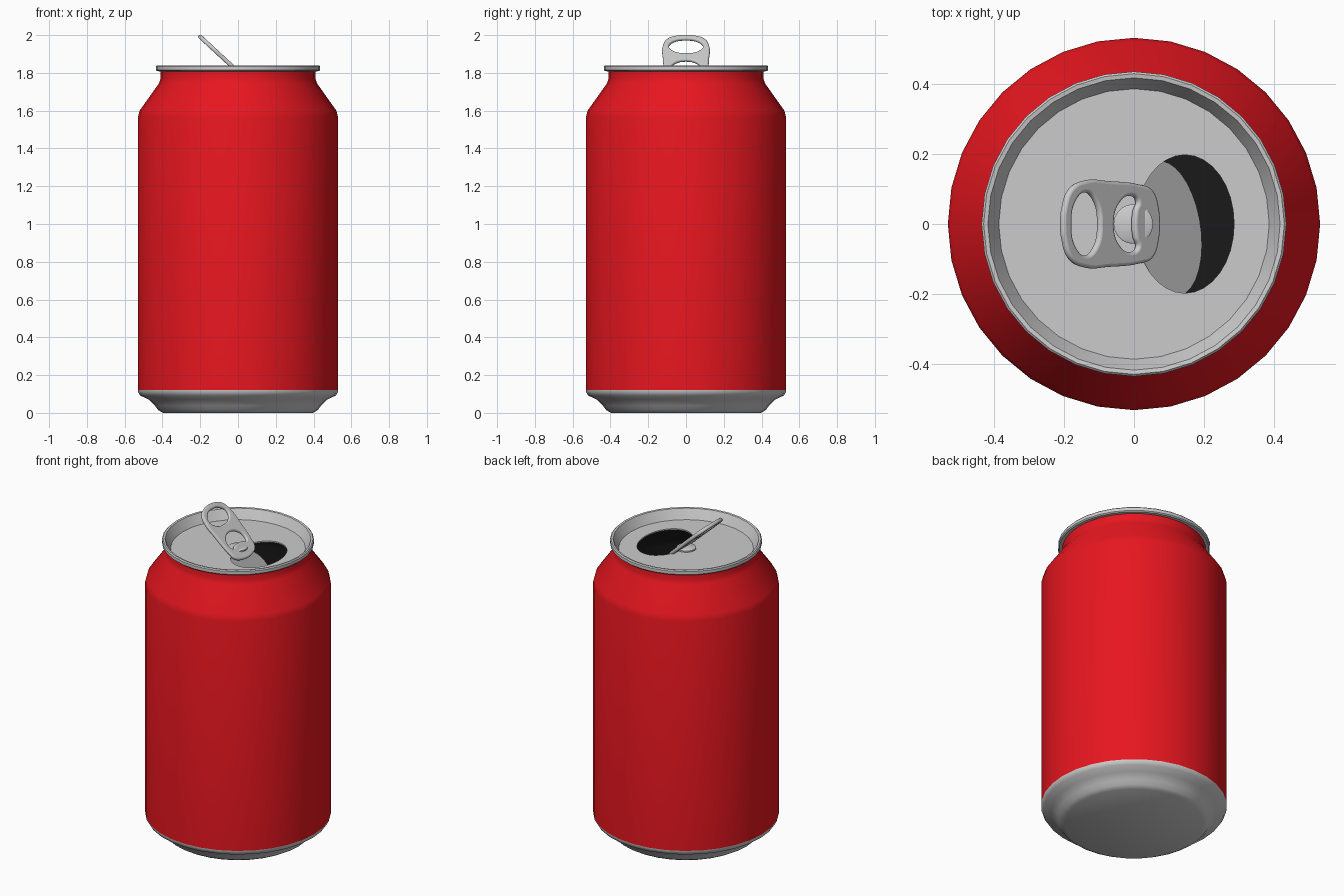
import bpy, bmesh
from math import cos, sin, pi, radians
from mathutils import Matrix, Vector

if "Cube" in bpy.data.objects:
    bpy.data.objects.remove(bpy.data.objects["Cube"])

SIDES = 32
LID_Z = 1.78


def material(name, rgb):
    m = bpy.data.materials.new(name)
    m.diffuse_color = (*rgb, 1)
    m.use_nodes = True
    m.node_tree.nodes["Principled BSDF"].inputs["Base Color"].default_value = m.diffuse_color
    return m


def smooth(ob, angle=35):
    bpy.ops.object.select_all(action='DESELECT')
    bpy.context.view_layer.objects.active = ob
    ob.select_set(True)
    bpy.ops.object.shade_smooth_by_angle(angle=radians(angle))


def loft(name, rings, cap_start=False, cap_end=False, mat=None, n=SIDES):
    """Skin a stack of rings, each (radius, z) or (centre_x, radius_x, radius_y, z)."""
    bm = bmesh.new()
    loops = []
    for r in rings:
        cx, rx, ry, z = r if len(r) == 4 else (0, r[0], r[0], r[1])
        loops.append([bm.verts.new((cx + rx * cos(2 * pi * i / n),
                                    ry * sin(2 * pi * i / n), z)) for i in range(n)])
    for a, b in zip(loops, loops[1:]):
        for i in range(n):
            j = (i + 1) % n
            bm.faces.new((a[i], a[j], b[j], b[i]))
    if cap_start:
        bm.faces.new(loops[0][::-1])
    if cap_end:
        bm.faces.new(loops[-1])
    me = bpy.data.meshes.new(name)
    bm.to_mesh(me)
    bm.free()
    ob = bpy.data.objects.new(name, me)
    bpy.context.collection.objects.link(ob)
    if mat:
        me.materials.append(mat)
    smooth(ob)
    return ob


red = material("red_paint", (0.8, 0.008, 0.014))
black = material("dark_inside", (0.01, 0.01, 0.01))

# Painted wall with sloping shoulder and neck
loft("can_wall", [(0.53, 0.12), (0.53, 1.565), (0.521, 1.6), (0.418, 1.745),
                  (0.41, 1.77), (0.41, 1.812)], mat=red)

# Bare metal base
loft("can_base", [(0.397, 0), (0.423, 0.015), (0.44, 0.038), (0.475, 0.072),
                  (0.518, 0.092), (0.529, 0.11), (0.53, 0.12)], cap_start=True)

# Dark lining seen through the opening
loft("inner_lining", [(0.39, 0.008), (0.52, 0.12), (0.522, 1.56), (0.513, 1.595),
                      (0.41, 1.74), (0.387, LID_Z - 0.003)], cap_start=True, mat=black)

# Rolled rim, sloping inner wall and lid panel with its oval opening
opening = (0.145, 0.14, 0.197)
loft("lid", [(0.409, 1.808), (0.428, 1.809), (0.434, 1.815), (0.434, 1.834),
             (0.428, 1.84), (0.416, 1.838), (0.385, LID_Z),
             (*opening, LID_Z), (*opening, LID_Z - 0.008)])

# Flap pushed down into the can, hinged at the lower left of the opening
flap = loft("opening_flap", [(*opening, -0.008), (*opening, 0)], True, True)
d = Vector((cos(radians(15)), sin(radians(15)), 0))
hinge = d * -0.005
turn = (Matrix.Translation(hinge)
        @ Matrix.Rotation(radians(49), 4, Vector((-d.y, d.x, 0)))
        @ Matrix.Translation(-hinge))
flap.data.transform(Matrix.Translation((0, 0, LID_Z - 0.003)) @ turn)

# Rivet tongue lying on the lid
loft("rivet_tongue", [(-0.002, 0.056, 0.056, LID_Z), (-0.002, 0.056, 0.056, LID_Z + 0.008),
                      (-0.002, 0.05, 0.05, LID_Z + 0.012)], cap_end=True)

# Raised pull tab: rounded plate with a finger hole and a tongue hole
curve = bpy.data.curves.new("pull_tab", 'CURVE')
curve.dimensions = '2D'
curve.fill_mode = 'BOTH'
curve.extrude = 0.002
curve.bevel_depth = 0.009
curve.offset = -0.009
curve.bevel_resolution = 2
curve.resolution_u = 6


def outline(half):
    """Closed smooth spline; points off the centre line are mirrored."""
    pts = half + [(u, -v) for u, v in reversed(half) if v > 0]
    sp = curve.splines.new('BEZIER')
    sp.bezier_points.add(len(pts) - 1)
    sp.use_cyclic_u = True
    for p, (u, v) in zip(sp.bezier_points, pts):
        p.co = (u, v, 0)
        p.handle_left_type = p.handle_right_type = 'AUTO'


outline([(0, 0.05), (0.025, 0.098), (0.07, 0.112), (0.19, 0.122),
         (0.28, 0.124), (0.34, 0.1), (0.367, 0.045), (0.372, 0)])
outline([(0.229, 0), (0.245, 0.065), (0.283, 0.09), (0.322, 0.065), (0.338, 0)])
outline([(0.095, 0), (0.09, 0.04), (0.08, 0.065), (0.105, 0.08),
         (0.15, 0.062), (0.174, 0)])

tab = bpy.data.objects.new("pull_tab", curve)
bpy.context.collection.objects.link(tab)
tilt = radians(42.8)
tab.matrix_world = Matrix(((-cos(tilt), 0, -sin(tilt), 0.066),
                           (0, 1, 0, 0),
                           (sin(tilt), 0, -cos(tilt), 1.745),
                           (0, 0, 0, 1)))
bpy.ops.object.select_all(action='DESELECT')
bpy.context.view_layer.objects.active = tab
tab.select_set(True)
bpy.ops.object.convert(target='MESH')
smooth(bpy.context.view_layer.objects.active, 40)
